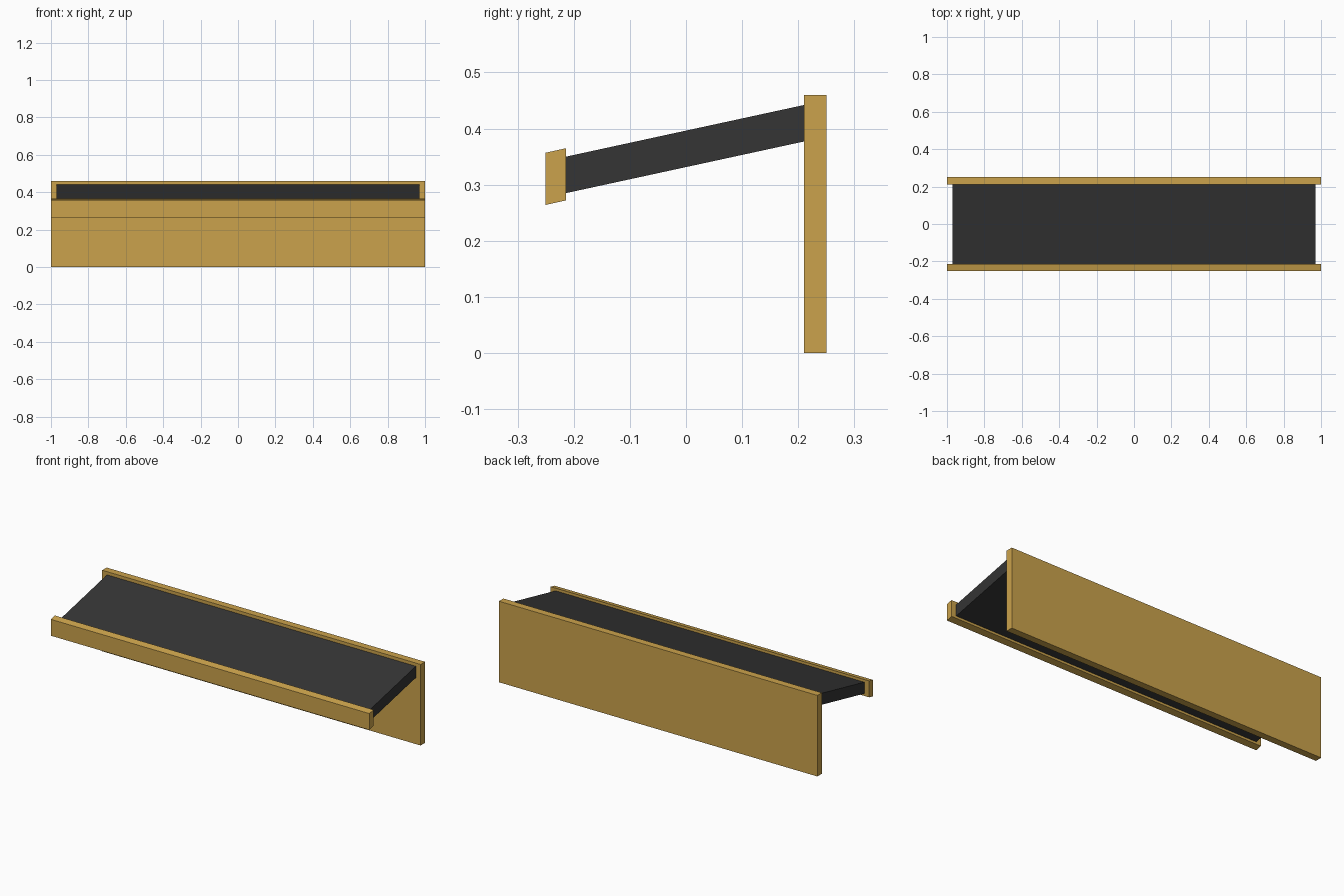
import bpy
import bmesh

if "Cube" in bpy.data.objects:
    bpy.data.objects.remove(bpy.data.objects["Cube"])


def material(name, rgb):
    m = bpy.data.materials.new(name)
    m.diffuse_color = (*rgb, 1.0)
    m.use_nodes = True
    m.node_tree.nodes["Principled BSDF"].inputs["Base Color"].default_value = m.diffuse_color
    return m


def extrude_profile(name, profile, half_width, mat):
    """Extrude a (y, z) side profile symmetrically along x."""
    bm = bmesh.new()
    face = bm.faces.new([bm.verts.new((-half_width, y, z)) for y, z in profile])
    ext = bmesh.ops.extrude_face_region(bm, geom=[face])
    verts = [v for v in ext["geom"] if isinstance(v, bmesh.types.BMVert)]
    bmesh.ops.translate(bm, verts=verts, vec=(2 * half_width, 0, 0))
    bmesh.ops.recalc_face_normals(bm, faces=bm.faces)
    mesh = bpy.data.meshes.new(name)
    bm.to_mesh(mesh)
    bm.free()
    mesh.materials.append(mat)
    obj = bpy.data.objects.new(name, mesh)
    bpy.context.collection.objects.link(obj)
    return obj


wood = material("golden wood", (0.60, 0.365, 0.072))
dark = material("charcoal", (0.035, 0.035, 0.035))

# Upright board at the back
extrude_profile("back_board", [(0.21, 0), (0.25, 0), (0.25, 0.46), (0.21, 0.46)], 1.0, wood)

# Sloping roof slab between the board and the front trim
extrude_profile("sloped_slab", [(-0.214, 0.285), (0.21, 0.377), (0.21, 0.442), (-0.214, 0.35)], 0.97, dark)

# Front trim, sheared to follow the slope
extrude_profile("front_trim", [(-0.25, 0.264), (-0.214, 0.272), (-0.214, 0.365), (-0.25, 0.357)], 1.0, wood)
